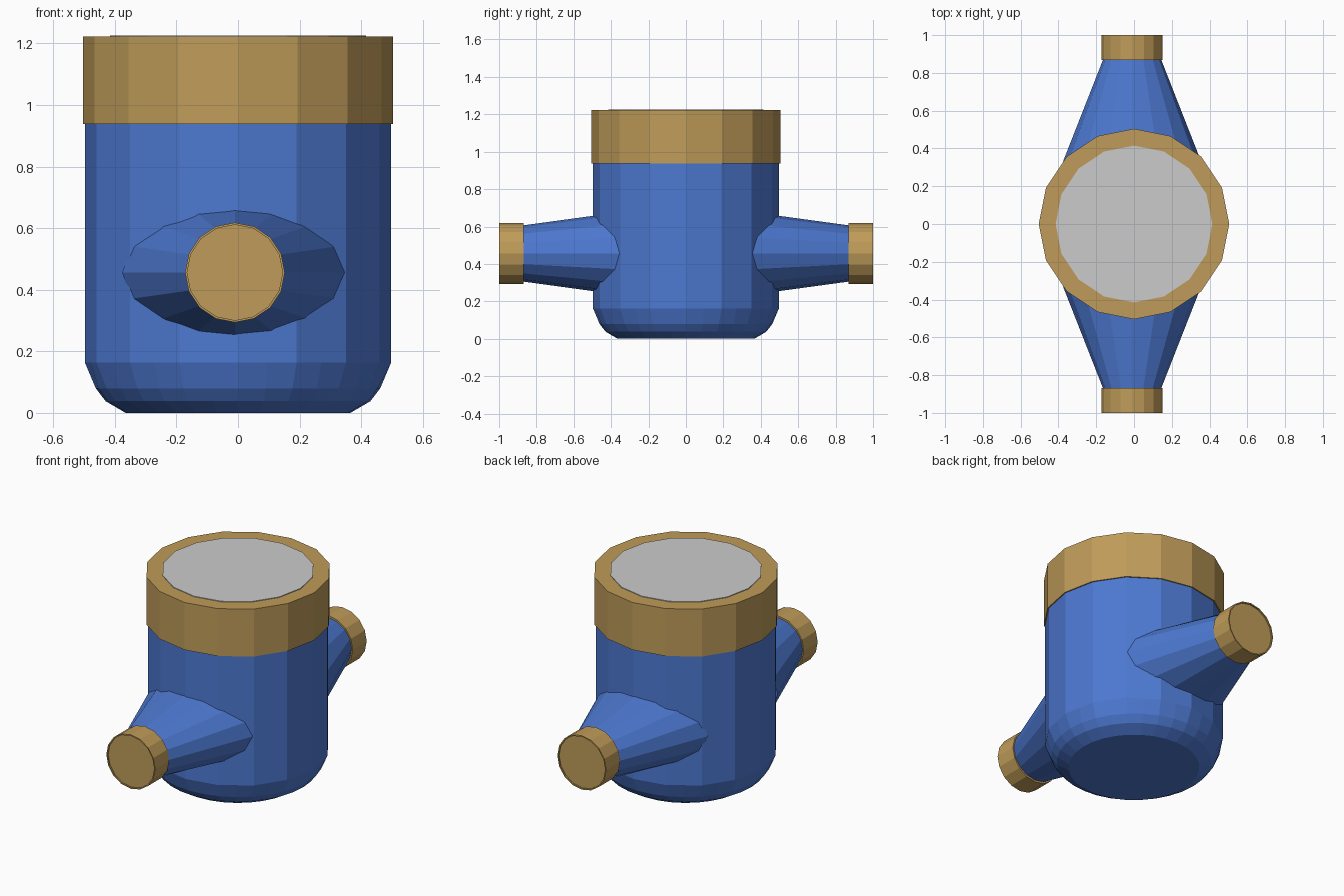
import bpy, bmesh
from math import sin, cos, pi
from mathutils import Matrix

if "Cube" in bpy.data.objects:
    bpy.data.objects.remove(bpy.data.objects["Cube"])


def material(name, rgb):
    m = bpy.data.materials.new(name)
    m.diffuse_color = (*rgb, 1)
    m.use_nodes = True
    m.node_tree.nodes["Principled BSDF"].inputs["Base Color"].default_value = m.diffuse_color
    return m


BLUE = material("blue_paint", (0.074, 0.19, 0.64))
BRASS = material("brass", (0.52, 0.33, 0.1))


def ring(rx, ry, h, n=16, flat=False):
    """Ellipse of n points; flat=True puts every second point on the chord."""
    pts = []
    for i in range(n):
        k = cos(2 * pi / n) if flat and i % 2 else 1
        a = 2 * pi * i / n
        pts.append((k * rx * cos(a), k * ry * sin(a), h))
    return pts


def loft(name, rings, mat=None, matrix=Matrix()):
    """Skin a stack of rings and cap both ends."""
    bm = bmesh.new()
    loops = [[bm.verts.new(matrix @ Matrix.Translation(p).translation) for p in r] for r in rings]
    for a, b in zip(loops, loops[1:]):
        for i in range(len(a)):
            j = (i + 1) % len(a)
            bm.faces.new((a[i], a[j], b[j], b[i]))
    bm.faces.new(loops[0])
    bm.faces.new(loops[-1])
    bmesh.ops.recalc_face_normals(bm, faces=bm.faces)
    me = bpy.data.meshes.new(name)
    bm.to_mesh(me)
    bm.free()
    ob = bpy.data.objects.new(name, me)
    bpy.context.collection.objects.link(ob)
    if mat:
        me.materials.append(mat)
    return ob


# Body: 16-sided drum whose rounded base has twice the sides
base = [ring(r, r, z, 32) for r, z in ((0.365, 0), (0.43, 0.038), (0.462, 0.08))]
drum = [ring(0.497, 0.497, z, 32, True) for z in (0.163, 0.95)]
loft("body", base + drum, BLUE)

# Collar and dial face
loft("collar", [ring(0.504, 0.504, z) for z in (0.938, 1.222)], BRASS)
loft("dial_face", [ring(0.415, 0.415, z) for z in (1.2, 1.226)])

# Pipe connections on the front and back
for side, sign in (("front", 1), ("back", -1)):
    # local z points outwards, local y points up
    out = Matrix.Translation((-0.01, 0, 0.456)) @ Matrix.Diagonal((1, sign, 1, 1)) @ Matrix.Rotation(pi / 2, 4, 'X')
    loft(side + "_nozzle", [ring(0.366, 0.224, 0.33), ring(0.15, 0.149, 0.88)], BLUE, out)
    profile = ((0.162, 0.868), (0.162, 1.0), (0.155, 1.0), (0.155, 0.992))
    loft(side + "_pipe_end", [ring(r, r, h) for r, h in profile], BRASS, out)
